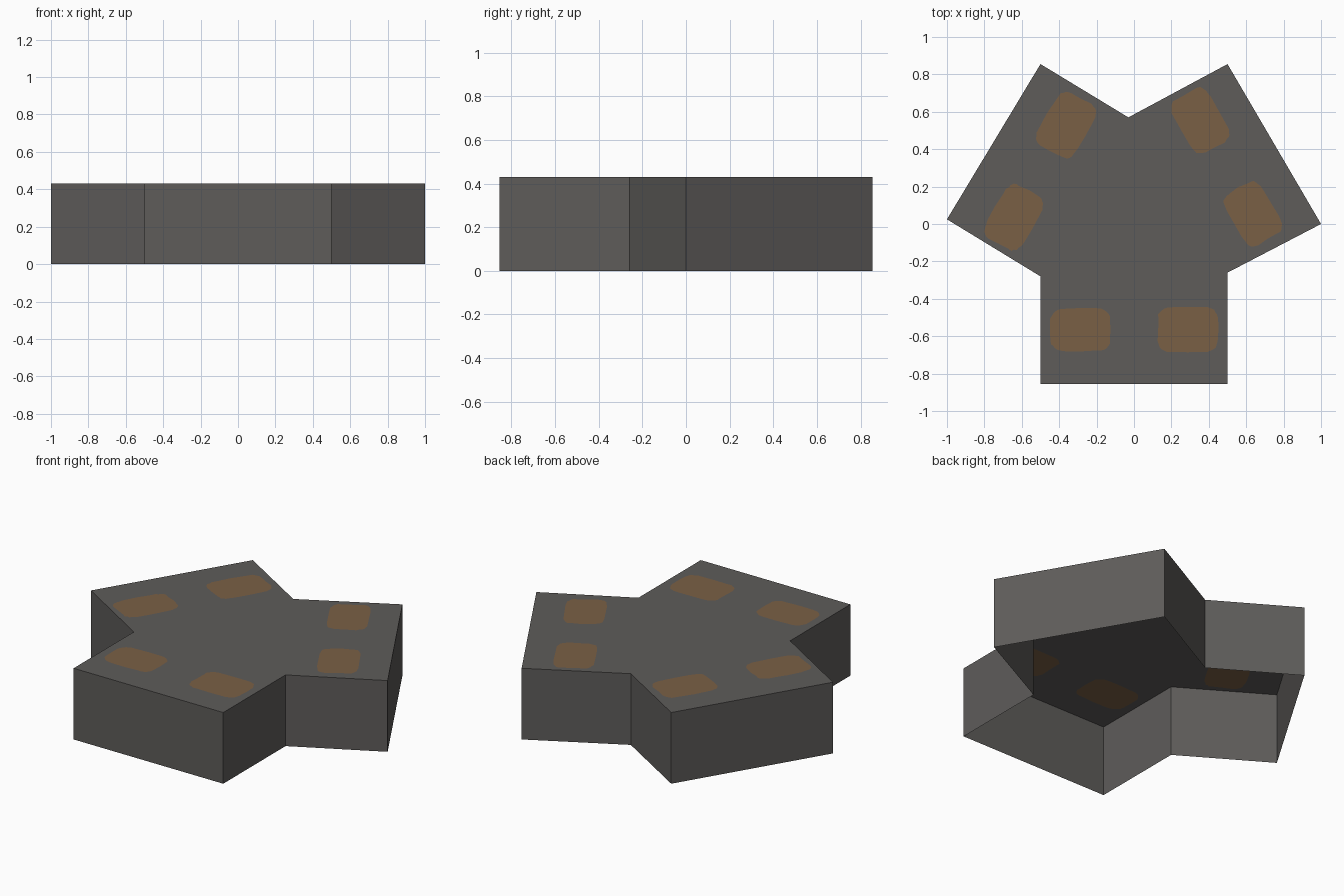
import bpy
import bmesh
import math
import random

if "Cube" in bpy.data.objects:
    bpy.data.objects.remove(bpy.data.objects["Cube"])

random.seed(4)
HEIGHT = 0.43


def material(name, rgb):
    m = bpy.data.materials.new(name)
    m.diffuse_color = (*rgb, 1.0)
    m.use_nodes = True
    m.node_tree.nodes["Principled BSDF"].inputs["Base Color"].default_value = m.diffuse_color
    return m


grey = material("dark grey", (0.112, 0.107, 0.102))
rust = material("rusty brown", (0.195, 0.117, 0.060))

# Three-armed outline, counter-clockwise from the front left corner
outline = [(-0.5, -0.855), (0.5, -0.855), (0.5, -0.26), (1.0, 0.0), (0.5, 0.855),
           (-0.03, 0.57), (-0.5, 0.855), (-1.0, 0.025), (-0.5, -0.28)]

# Patches: centre x, centre y, half length, half width, turn in degrees
patches = [(-0.285, -0.565, 0.162, 0.115, 0), (0.287, -0.565, 0.162, 0.122, 0),
           (0.635, 0.055, 0.16, 0.115, 120), (0.353, 0.552, 0.165, 0.115, 119),
           (-0.363, 0.53, 0.165, 0.118, 60), (-0.643, 0.035, 0.165, 0.115, 60)]


def blob(cx, cy, a, b, turn, n=32):
    """Slightly uneven rounded rectangle."""
    t = math.radians(turn)
    pts = []
    for i in range(n):
        u = 2 * math.pi * i / n
        c, s = math.cos(u), math.sin(u)
        k = random.uniform(0.97, 1.02)
        x = k * a * math.copysign(abs(c) ** 0.42, c)
        y = k * b * math.copysign(abs(s) ** 0.42, s)
        pts.append((cx + x * math.cos(t) - y * math.sin(t),
                    cy + x * math.sin(t) + y * math.cos(t)))
    return pts


def loop(bm, pts, z):
    verts = [bm.verts.new((x, y, z)) for x, y in pts]
    edges = [bm.edges.new((verts[i - 1], verts[i])) for i in range(len(verts))]
    return verts, edges


bm = bmesh.new()

# Flat top with the patch shapes cut out of it
rim, edges = loop(bm, outline, HEIGHT)
spots = []
for p in patches:
    verts, e = loop(bm, blob(*p), HEIGHT)
    spots.append(verts)
    edges += e
bmesh.ops.triangle_fill(bm, edges=edges, use_beauty=True, normal=(0, 0, 1))
for f in bm.faces:
    f.normal_update()
    if f.normal.z < 0:
        f.normal_flip()

# Painted patches fill the cut-outs
for verts in spots:
    f = bm.faces.new(verts)
    f.material_index = 1

# Side walls, open underneath
foot = [bm.verts.new((x, y, 0)) for x, y in outline]
for i in range(len(outline)):
    bm.faces.new((foot[i - 1], foot[i], rim[i], rim[i - 1]))

me = bpy.data.meshes.new("three_armed_shell")
bm.to_mesh(me)
bm.free()
me.materials.append(grey)
me.materials.append(rust)
ob = bpy.data.objects.new("three_armed_shell", me)
bpy.context.collection.objects.link(ob)
